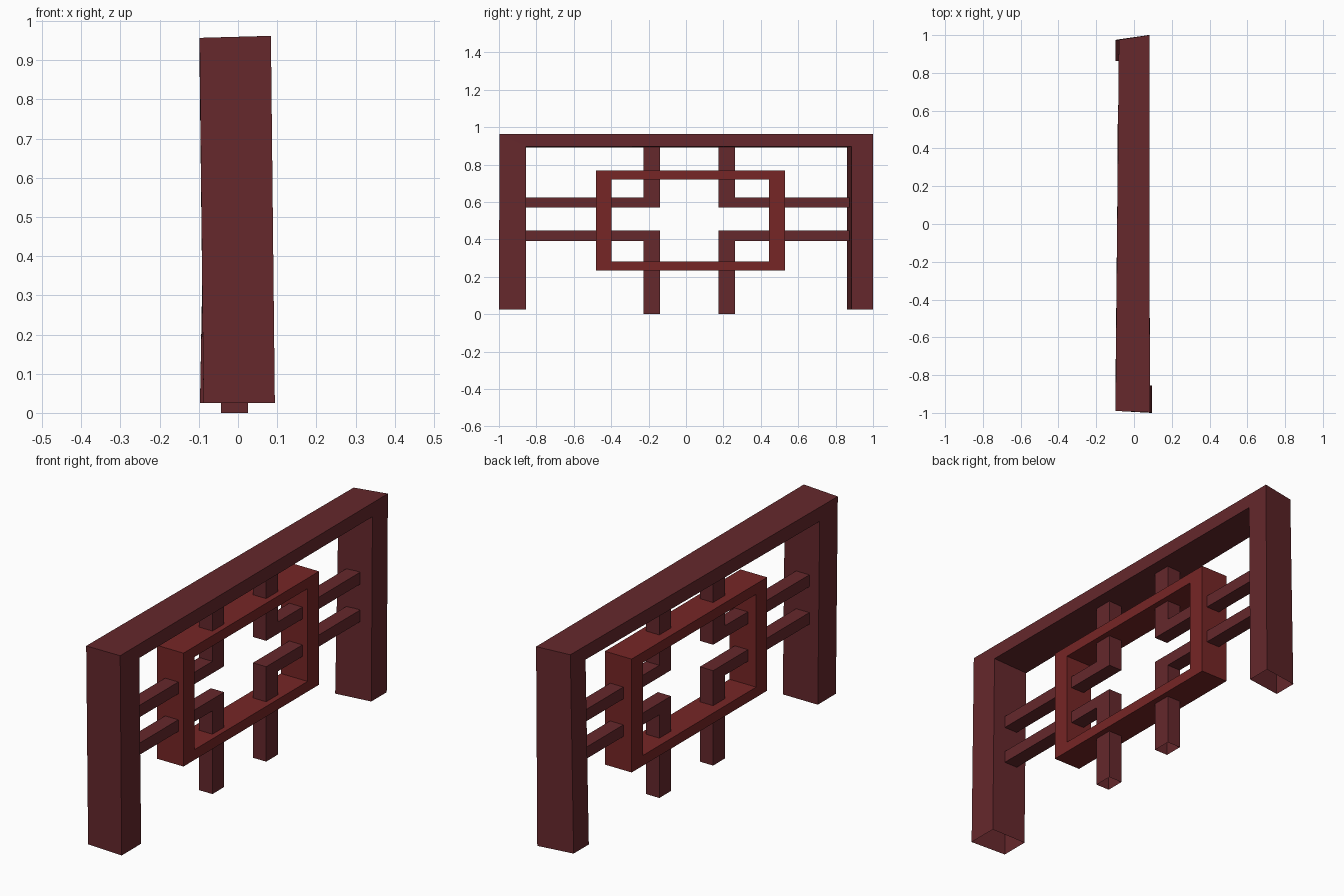
import bpy, bmesh

if "Cube" in bpy.data.objects:
    bpy.data.objects.remove(bpy.data.objects["Cube"])


def material(name, rgb):
    m = bpy.data.materials.new(name)
    m.diffuse_color = (*rgb, 1)
    m.use_nodes = True
    m.node_tree.nodes["Principled BSDF"].inputs["Base Color"].default_value = m.diffuse_color
    return m


DARK = material("dark_red_wood", (0.130, 0.021, 0.025))
RED = material("red_wood", (0.180, 0.019, 0.019))


def sweep(name, rings, mat, closed=False):
    """Join four-cornered rings into an open or closed bar."""
    bm = bmesh.new()
    vs = [[bm.verts.new(p) for p in r] for r in rings]
    n = len(vs)
    for i in range(n if closed else n - 1):
        a, b = vs[i], vs[(i + 1) % n]
        for k in range(4):
            bm.faces.new((a[k], a[(k + 1) % 4], b[(k + 1) % 4], b[k]))
    bmesh.ops.recalc_face_normals(bm, faces=bm.faces)
    me = bpy.data.meshes.new(name)
    bm.to_mesh(me)
    bm.free()
    me.materials.append(mat)
    ob = bpy.data.objects.new(name, me)
    bpy.context.collection.objects.link(ob)
    return ob


def ring(x0, x1, outer, inner):
    """Mitred ring through an outer and an inner (y, z) point."""
    return [(x0, *outer), (x1, *outer), (x1, *inner), (x0, *inner)]


# Slightly skewed portal: two legs and top beam, open underneath
sweep("portal", [
    [(-.088, -.99, .025), (.094, -1, .025), (.094, -.855, .025), (-.088, -.855, .025)],
    [(-.098, -.99, .957), (.084, -.997, .962), (.084, -.855, .897), (-.098, -.855, .891)],
    [(-.080, .975, .957), (.081, 1, .962), (.081, .885, .897), (-.080, .862, .891)],
    [(-.097, .975, .025), (.075, 1, .025), (.075, .885, .025), (-.097, .862, .025)],
], DARK)

# Central rectangular frame
outer = [(-.48, .234), (.529, .234), (.529, .768), (-.48, .768)]
inner = [(-.398, .282), (.444, .282), (.444, .719), (-.398, .719)]
sweep("centre_frame", [ring(-.087, .052, o, i) for o, i in zip(outer, inner)], RED, True)

# Four L-shaped lattice brackets running through the frame
for side, y_end, y_far, y_near in (("front", -.856, -.226, -.139), ("back", .874, .261, .174)):
    for level, z_end, z_far, z_near in (("lower", 0, .392, .447), ("upper", .895, .625, .569)):
        sweep(f"{level}_{side}_bracket", [
            ring(-.044, .025, (y_end, z_near), (y_end, z_far)),
            ring(-.044, .025, (y_near, z_near), (y_far, z_far)),
            ring(-.044, .025, (y_near, z_end), (y_far, z_end)),
        ], DARK)
